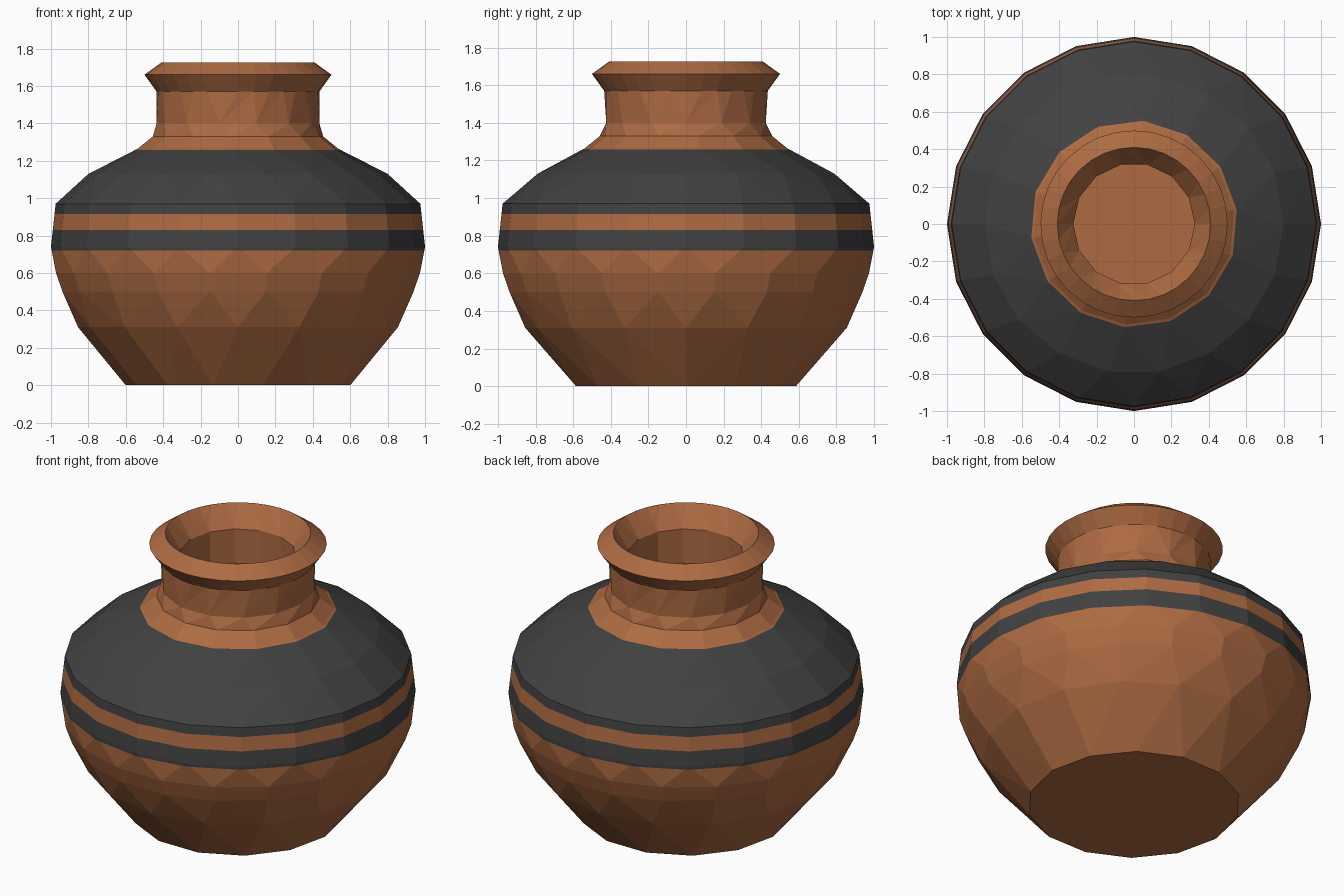
import bpy, bmesh, math

if "Cube" in bpy.data.objects:
    bpy.data.objects.remove(bpy.data.objects["Cube"])


def material(name, rgb):
    m = bpy.data.materials.new(name)
    m.diffuse_color = (*rgb, 1.0)
    m.use_nodes = True
    m.node_tree.nodes["Principled BSDF"].inputs["Base Color"].default_value = m.diffuse_color
    return m


clay = material("terracotta", (0.42, 0.147, 0.055))
paint = material("charcoal_paint", (0.053, 0.053, 0.053))

# Profile rings: radius, height, sides, phase (in steps)
OUTER = [
    (0.60, 0.00, 14, 0.0), (0.855, 0.31, 16, 0.0), (0.95, 0.50, 20, 0.5),
    (0.985, 0.60, 20, 0.5), (1.00, 0.74, 20, 0.0), (0.975, 0.97, 20, 0.0),
    (0.80, 1.13, 18, 0.0), (0.54, 1.265, 14, 0.3), (0.46, 1.33, 14, 0.3),
    (0.435, 1.40, 14, 0.0), (0.435, 1.57, 32, 0.0), (0.50, 1.66, 32, 0.0),
]
INNER = [
    (0.41, 1.725, 32, 0.0), (0.325, 1.60, 14, 0.0), (0.325, 1.39, 14, 0.0),
    (0.36, 1.28, 14, 0.3), (0.48, 1.18, 14, 0.3), (0.72, 1.05, 18, 0.0),
    (0.87, 0.91, 20, 0.0), (0.89, 0.75, 20, 0.0), (0.84, 0.52, 20, 0.5),
    (0.76, 0.36, 16, 0.0), (0.55, 0.11, 14, 0.0),
]

bm = bmesh.new()


def ring(r, z, n, phase):
    angles = [2 * math.pi * (i + phase) / n for i in range(n)]
    verts = [bm.verts.new((r * math.cos(a), r * math.sin(a), z)) for a in angles]
    return verts, n, phase


def stitch(a, b):
    """Join two rings: quads when they line up, triangles otherwise."""
    (va, n, pa), (vb, m, pb) = a, b
    if n == m and pa == pb:
        for i in range(n):
            j = (i + 1) % n
            bm.faces.new((va[i], va[j], vb[j], vb[i]))
        return
    i = j = 0
    while i < n or j < m:
        next_a, next_b = (i + 1 + pa) / n, (j + 1 + pb) / m
        if j >= m or (i < n and next_a <= next_b):
            bm.faces.new((va[i % n], va[(i + 1) % n], vb[j % m]))
            i += 1
        else:
            bm.faces.new((va[i % n], vb[(j + 1) % m], vb[j % m]))
            j += 1


# Thick-walled vessel: outside up to the lip, then down the inside
rings = [ring(*p) for p in OUTER + INNER]
for lower, upper in zip(rings, rings[1:]):
    stitch(lower, upper)
bm.faces.new(rings[0][0])
bm.faces.new(rings[-1][0])
bmesh.ops.recalc_face_normals(bm, faces=bm.faces[:])

# Painted bands: level cuts, then colour outward faces by height
BANDS = [(0.72, 0.83), (0.915, 1.258)]
for z in [h for band in BANDS for h in band]:
    bmesh.ops.bisect_plane(bm, geom=bm.verts[:] + bm.edges[:] + bm.faces[:],
                           plane_co=(0, 0, z), plane_no=(0, 0, 1), dist=1e-5)
bm.normal_update()
for f in bm.faces:
    c = f.calc_center_median()
    outward = f.normal.x * c.x + f.normal.y * c.y > 0
    f.material_index = int(outward and any(lo < c.z < hi for lo, hi in BANDS))
    f.smooth = False

mesh = bpy.data.meshes.new("clay_pot")
bm.to_mesh(mesh)
bm.free()
mesh.materials.append(clay)
mesh.materials.append(paint)
pot = bpy.data.objects.new("clay_pot", mesh)
bpy.context.collection.objects.link(pot)
